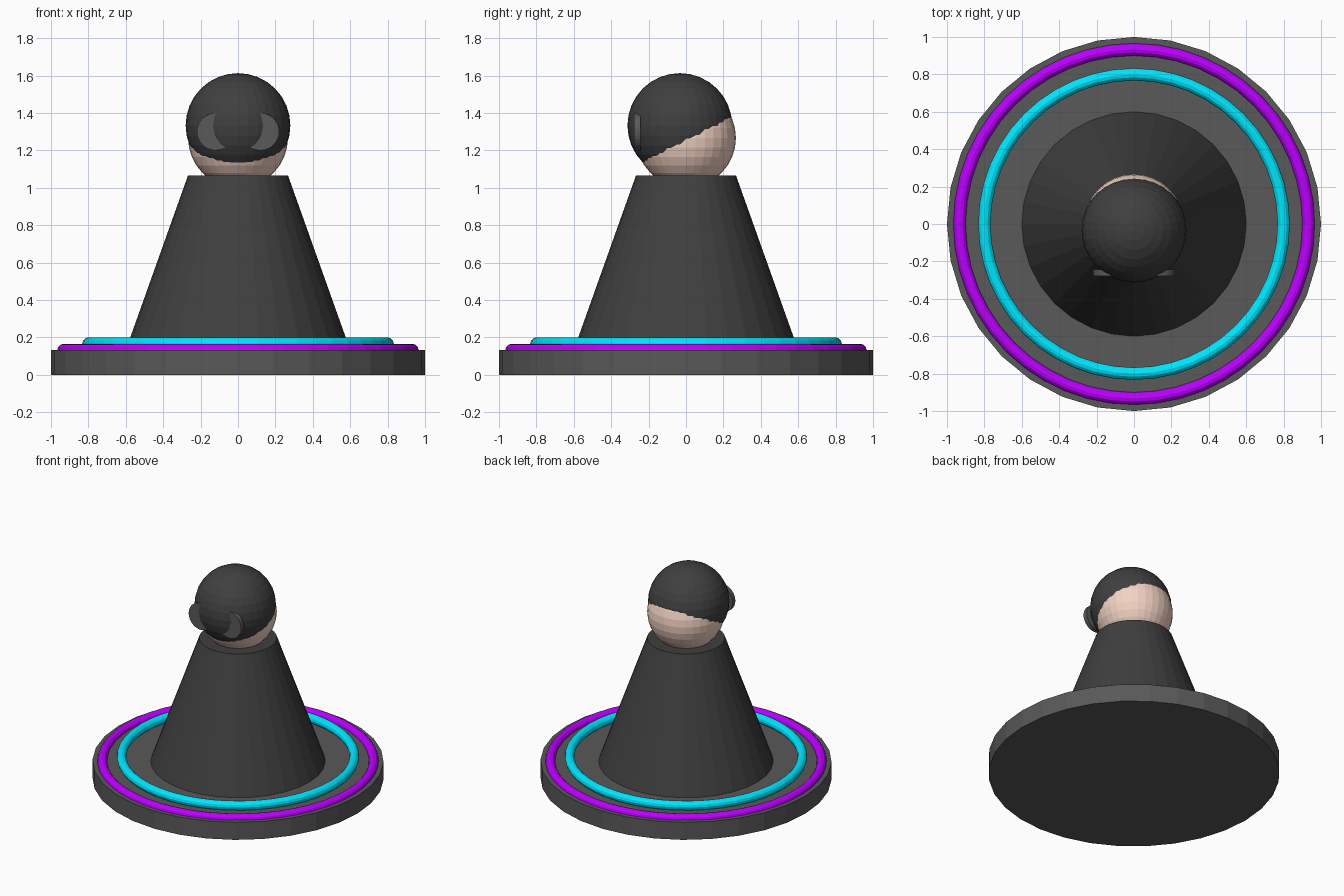
import bpy
import math

if "Cube" in bpy.data.objects:
    bpy.data.objects.remove(bpy.data.objects["Cube"])


def material(name, rgb):
    m = bpy.data.materials.new(name)
    m.diffuse_color = (*rgb, 1)
    m.use_nodes = True
    m.node_tree.nodes["Principled BSDF"].inputs["Base Color"].default_value = m.diffuse_color
    return m


black = material("black_cloth", (0.05, 0.05, 0.05))
charcoal = material("charcoal", (0.1, 0.1, 0.1))
skin = material("skin", (0.9, 0.65, 0.55))
cyan = material("cyan_glow", (0.0, 0.8, 1.0))
purple = material("purple_glow", (0.5, 0.0, 1.0))


def finish(name, mat):
    ob = bpy.context.object
    ob.name = name
    ob.data.materials.append(mat)
    return ob


def cone(name, mat, r1, r2, z0, z1):
    bpy.ops.mesh.primitive_cone_add(vertices=32, radius1=r1, radius2=r2,
                                    depth=z1 - z0, location=(0, 0, (z0 + z1) / 2))
    return finish(name, mat)


def ball(name, mat, r, loc):
    bpy.ops.mesh.primitive_uv_sphere_add(segments=32, ring_count=16, radius=r, location=loc)
    return finish(name, mat)


def ring(name, mat, r, z):
    bpy.ops.mesh.primitive_torus_add(major_radius=r, minor_radius=0.033, major_segments=48,
                                     minor_segments=12, location=(0, 0, z))
    return finish(name, mat)


# Round plinth with two glowing rings
cone("base", charcoal, 1.0, 1.0, 0.0, 0.133)
ring("outer_ring", purple, 0.933, 0.133)
ring("inner_ring", cyan, 0.8, 0.167)

# Robe, head and the hood that overlaps the head
cone("robe", black, 0.6, 0.267, 0.133, 1.067)
ball("head", skin, 0.267, (0, 0, 1.267))
ball("hood", black, 0.28, (0, -0.033, 1.333))

# Flat discs half sunk into the front of the hood
for side, label in ((-1, "left"), (1, "right")):
    bpy.ops.mesh.primitive_cylinder_add(vertices=32, radius=0.1, depth=0.034,
                                        location=(side * 0.12, -0.26, 1.3),
                                        rotation=(math.pi / 2, 0, 0))
    finish(label + "_disc", charcoal)
